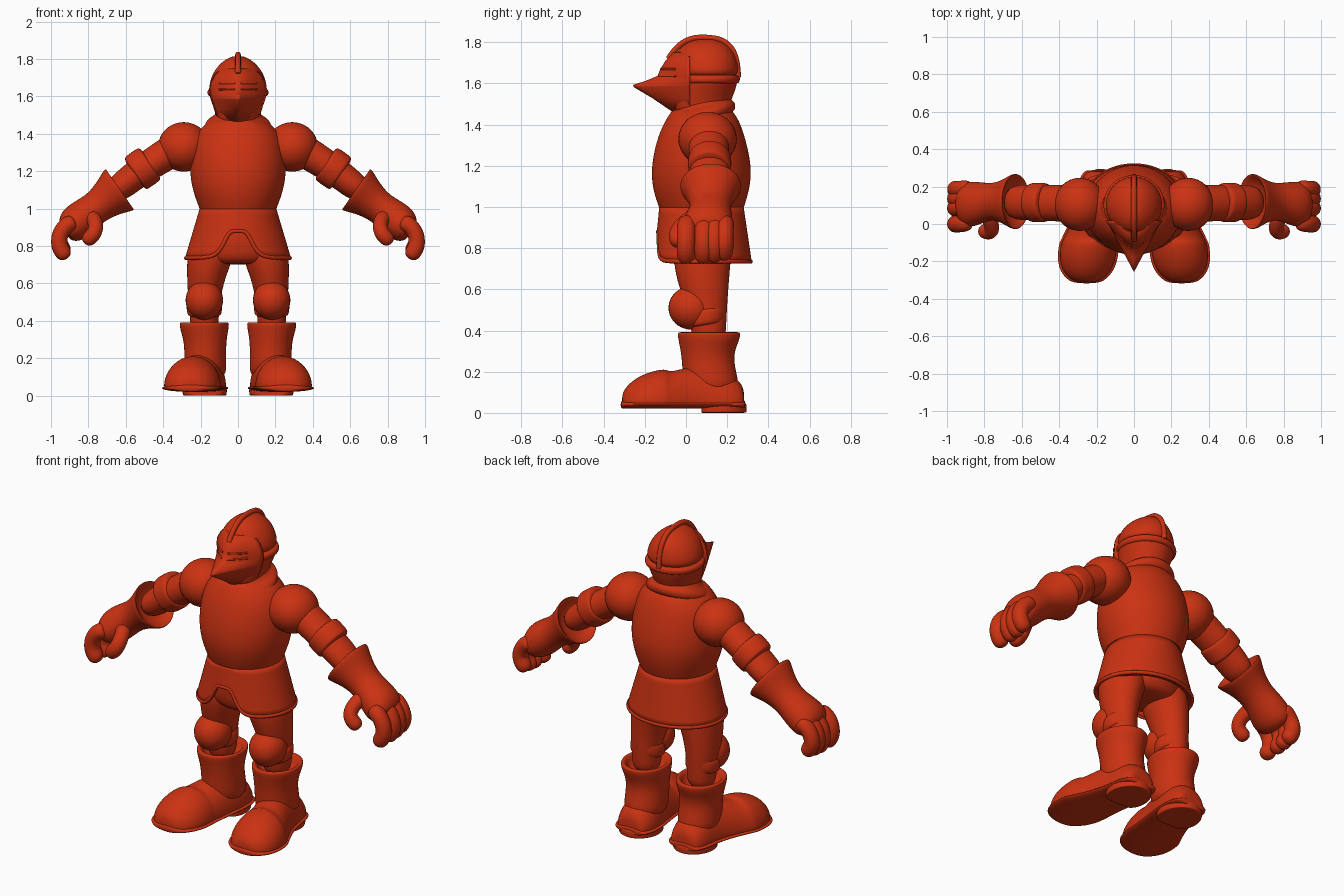
import bpy, bmesh, math
from mathutils import Vector

cube = bpy.data.objects.get("Cube")
if cube:
    bpy.data.objects.remove(cube, do_unlink=True)

red = bpy.data.materials.new("brick_red")
red.use_nodes = True
red.diffuse_color = (0.6, 0.032, 0.006, 1)
red.node_tree.nodes["Principled BSDF"].inputs["Base Color"].default_value = red.diffuse_color

X, Y, Z = Vector((1, 0, 0)), Vector((0, 1, 0)), Vector((0, 0, 1))


def finish(name, bm, subdiv=2, mirror=False):
    """Turn a bmesh into a smooth object, optionally mirrored across x."""
    bmesh.ops.recalc_face_normals(bm, faces=bm.faces)
    mesh = bpy.data.meshes.new(name)
    bm.to_mesh(mesh)
    bm.free()
    mesh.materials.append(red)
    mesh.shade_smooth()
    ob = bpy.data.objects.new(name, mesh)
    bpy.context.collection.objects.link(ob)
    if mirror:
        ob.modifiers.new("Mirror", 'MIRROR').use_clip = False
        ob.modifiers["Mirror"].use_mirror_merge = False
    if subdiv:
        sub = ob.modifiers.new("Smooth", 'SUBSURF')
        sub.levels = sub.render_levels = subdiv
    return ob


def loft(name, rings, axis=Z, side=Y, mirror=False, clamp=None, n=16):
    """Skin ellipses (x, y, z, half width, half depth); axis None follows the path."""
    bm = bmesh.new()
    mids = [Vector(r[:3]) for r in rings]
    loops = []
    for i, r in enumerate(rings):
        t = axis or mids[min(i + 1, len(mids) - 1)] - mids[max(i - 1, 0)]
        t = t.normalized()
        u = side.cross(t).normalized()
        v = t.cross(u)
        loop = []
        for k in range(n):
            th = math.tau * k / n
            p = mids[i] + 1.02 * (u * r[3] * math.cos(th) + v * r[4] * math.sin(th))
            if clamp:
                p[clamp[0]] = max(p[clamp[0]], clamp[1])
            loop.append(bm.verts.new(p))
        loops.append(loop)
    for a, b in zip(loops, loops[1:]):
        for k in range(n):
            bm.faces.new((a[k], a[k - 1], b[k - 1], b[k]))
    bm.faces.new(loops[0])
    bm.faces.new(loops[-1])
    return finish(name, bm, 2, mirror)


def body(z, a, front, back):
    return (0, (front + back) / 2, z, a, (back - front) / 2)


def ball(name, centre, radii):
    bm = bmesh.new()
    bmesh.ops.create_uvsphere(bm, u_segments=32, v_segments=20, radius=1)
    bmesh.ops.scale(bm, vec=radii, verts=bm.verts)
    bmesh.ops.translate(bm, vec=centre, verts=bm.verts)
    return finish(name, bm, 0, True)


def cord(name, points, radius, cyclic=False):
    cu = bpy.data.curves.new(name, 'CURVE')
    cu.dimensions = '3D'
    cu.bevel_depth, cu.bevel_resolution, cu.use_fill_caps = radius, 3, True
    sp = cu.splines.new('POLY' if cyclic else 'NURBS')
    sp.points.add(len(points) - 1)
    for p, co in zip(sp.points, points):
        p.co = (*co, 1)
    sp.use_cyclic_u = cyclic
    if not cyclic:
        sp.use_endpoint_u, sp.order_u = True, 3
    cu.materials.append(red)
    ob = bpy.data.objects.new(name, cu)
    bpy.context.collection.objects.link(ob)


# Torso, pelvis and slanted collar
loft("torso", [body(.95, .19, -.11, .26), body(1.0, .203, -.13, .28), body(1.08, .235, -.158, .305),
               body(1.18, .256, -.168, .318), body(1.3, .25, -.147, .295), body(1.39, .228, -.115, .268),
               body(1.45, .18, -.08, .24), body(1.49, .11, -.05, .2)], n=24)
loft("pelvis", [body(.7, .12, -.02, .18), body(.72, .21, -.07, .23), body(.8, .225, -.09, .25),
                body(1.0, .18, -.09, .24)])
loft("collar", [(0, .065, 1.40, .16, .16), (0, .065, 1.425, .178, .182), (0, .065, 1.455, .175, .18),
                (0, .065, 1.475, .15, .16), (0, .07, 1.49, .125, .14), (0, .07, 1.53, .11, .12)],
     axis=Vector((0, -.3, 1)), n=24)


# Flared skirt with an arched opening in front and a rolled hem
def skirt_point(th, z, grow=0):
    k = (1 - z) / .27
    return (math.cos(th) * (.205 + .08 * k + grow),
            .075 + .007 * k + math.sin(th) * (.205 + .033 * k + grow), z)


def hem_height(th):
    if math.sin(th) > 0:
        return .735
    return .735 + .145 / (1 + abs(.27 * math.cos(th) / .085) ** 5)


COLS, ROWS = 144, 8
bm = bmesh.new()
grid = []
for c in range(COLS):
    th = math.tau * c / COLS
    low = hem_height(th)
    grid.append([bm.verts.new(skirt_point(th, 1 + (low - 1) * r / ROWS)) for r in range(ROWS + 1)])
for c in range(COLS):
    for r in range(ROWS):
        bm.faces.new((grid[c][r], grid[c - 1][r], grid[c - 1][r + 1], grid[c][r + 1]))
skirt = finish("skirt", bm, 0)
shell = skirt.modifiers.new("Thickness", 'SOLIDIFY')
shell.thickness, shell.offset = .03, -1
cord("skirt_hem", [skirt_point(math.tau * c / COLS, hem_height(math.tau * c / COLS), -.006)
                   for c in range(COLS)], .011, True)

# Helmet: neck guard, rim, dome and crest
loft("neck_guard", [body(1.44, .11, -.05, .2), body(1.49, .115, -.07, .205), body(1.55, .132, -.07, .232),
                    body(1.61, .155, -.05, .25), body(1.64, .15, -.04, .245)], n=24)
loft("helmet_rim", [body(1.595, .14, -.04, .24), body(1.605, .162, -.055, .26), body(1.635, .163, -.055, .262),
                    body(1.645, .14, -.04, .24)], n=24)
loft("helmet_dome", [body(1.62, .153, -.05, .255), body(1.68, .15, -.055, .252), body(1.735, .127, -.05, .24),
                     body(1.78, .09, -.025, .208), body(1.81, .045, .03, .16), body(1.815, .015, .07, .12)], n=24)
cord("helmet_crest", [(0, -.085, 1.72), (0, -.05, 1.775), (0, .02, 1.82), (0, .1, 1.825), (0, .19, 1.81),
                      (0, .25, 1.73), (0, .253, 1.63)], .015)

# Beaked visor: each row is (height, half width, ridge y, roundness)
VISOR = [(1.465, .1, -.07, 1.6), (1.53, .125, -.165, 1.15), (1.583, .145, -.255, 1), (1.593, .148, -.257, 1),
         (1.615, .152, -.19, 1.1), (1.637, .155, -.138, 1.3), (1.67, .15, -.125, 1.6), (1.71, .13, -.1, 1.8),
         (1.75, .09, -.065, 2)]


def visor_point(row, s):
    z, w, tip, p = row
    return (w * s, tip + (.02 - tip) * abs(s) ** p, z)


bm = bmesh.new()
rows = [[bm.verts.new(visor_point(row, k / 10)) for k in range(-10, 11)] for row in VISOR]
for a, b in zip(rows, rows[1:]):
    for k in range(20):
        bm.faces.new((a[k], a[k + 1], b[k + 1], b[k]))
    bm.faces.new((a[0], b[0], b[-1], a[-1]))
bm.faces.new(rows[0])
bm.faces.new(rows[-1])
finish("visor", bm, 0)
for sx, label in ((1, "left"), (-1, "right")):
    for row, part in ((VISOR[5], "lower"), (VISOR[6], "upper")):
        cord(f"{label}_eye_slit_{part}_rim", [visor_point(row, sx * s) for s in (.1, .3, .5, .65)], .005)

# Shoulders and arms
ball("shoulders", (.29, .105, 1.33), (.137, .142, .132))
loft("arms", [(.3, .11, 1.34, .09, .1), (.4, .11, 1.28, .086, .097), (.5, .115, 1.215, .08, .097),
              (.58, .115, 1.155, .077, .095), (.68, .115, 1.075, .07, .09)], axis=None, mirror=True)
ARM = Vector((.82, 0, -.57))
loft("elbow_bands", [(p, .115, q, a, a) for p, q, a in
                     ((.465, 1.245, .07), (.47, 1.241, .1), (.48, 1.235, .106), (.54, 1.192, .106),
                      (.55, 1.185, .1), (.555, 1.181, .07))], axis=ARM, mirror=True)

# Gauntlets: hollow cuff, wrist and palm
loft("gauntlets", [(.67, .12, 1.078, .075, .09), (.638, .12, 1.1, .118, .132), (.628, .12, 1.105, .132, .148),
                   (.64, .12, 1.098, .135, .15), (.69, .12, 1.06, .106, .118), (.755, .12, 1.008, .085, .096),
                   (.81, .115, .968, .093, .108), (.865, .105, .925, .099, .122), (.905, .105, .893, .085, .118),
                   (.93, .105, .872, .05, .08)], axis=ARM, mirror=True)


def digit(name, path, r):
    tip = Vector(path[-1])
    way = (tip - Vector(path[-2])).normalized()
    rings = [(*p, r, r) for p in path]
    rings += [(*(tip + way * r * .6), r * .85, r * .85), (*(tip + way * r * .95), r * .35, r * .35)]
    loft(name, rings, axis=None, side=Vector((.1, 1, .1)), mirror=True, n=12)


for name, y, drop in (("index_fingers", .0, 0), ("middle_fingers", .085, 0),
                      ("ring_fingers", .135, .005), ("little_fingers", .185, .015)):
    digit(name, [(.87, y + .01, .935), (.925, y, .91), (.957, y, .855), (.957, y, .8 + drop),
                 (.938, y, .768 + drop)], .046)
digit("thumbs", [(.79, .07, .97), (.765, .01, .935), (.757, -.03, .9), (.77, -.045, .865), (.793, -.04, .842)], .042)

# Legs with knee pads and straps
loft("legs", [(.14, .08, .82, .12, .14), (.152, .078, .72, .122, .138), (.172, .085, .62, .1, .122),
              (.18, .1, .52, .087, .1), (.18, .11, .42, .076, .085), (.18, .11, .33, .075, .08)], mirror=True)
ball("knee_pads", (.18, .025, .51), (.1, .11, .105))
loft("knee_straps", [(.18, .1, z, a, a) for z, a in
                     ((.425, .07), (.43, .088), (.45, .095), (.485, .095), (.505, .09), (.51, .07))],
     axis=Vector((0, -.15, 1)), mirror=True)

# Boots: open shaft, foot with toe cap, sole and heel
loft("boot_shafts", [(.175, .13, .08, .11, .13), (.175, .118, .17, .114, .135), (.175, .106, .25, .111, .125),
                     (.177, .106, .31, .118, .134), (.18, .111, .35, .128, .147), (.18, .112, .382, .133, .154),
                     (.18, .112, .394, .128, .148), (.18, .112, .39, .105, .12), (.18, .112, .33, .09, .1)],
     mirror=True)
FOOT = [(.175, .283, .06, .04), (.175, .275, .085, .09), (.175, .22, .113, .14), (.18, .12, .116, .18),
        (.205, .02, .124, .175), (.225, -.05, .138, .155), (.236, -.085, .144, .152), (.24, -.1, .149, .165),
        (.247, -.17, .152, .152), (.252, -.24, .136, .122), (.254, -.29, .095, .08), (.254, -.312, .05, .04)]
loft("boots", [(x, y, .05, a, h) for x, y, a, h in FOOT],
     axis=-Y, side=Z, mirror=True, clamp=(2, .03))
loft("soles", [(x, y * 1.02, .04, a + .012, .02) for x, y, a, h in FOOT],
     axis=-Y, side=Z, mirror=True)
loft("heels", [(.178, .165, z, a, a + .012) for z, a in
               ((0, .1), (.001, .116), (.006, .118), (.04, .12), (.05, .11))],
     mirror=True, clamp=(1, .075))
